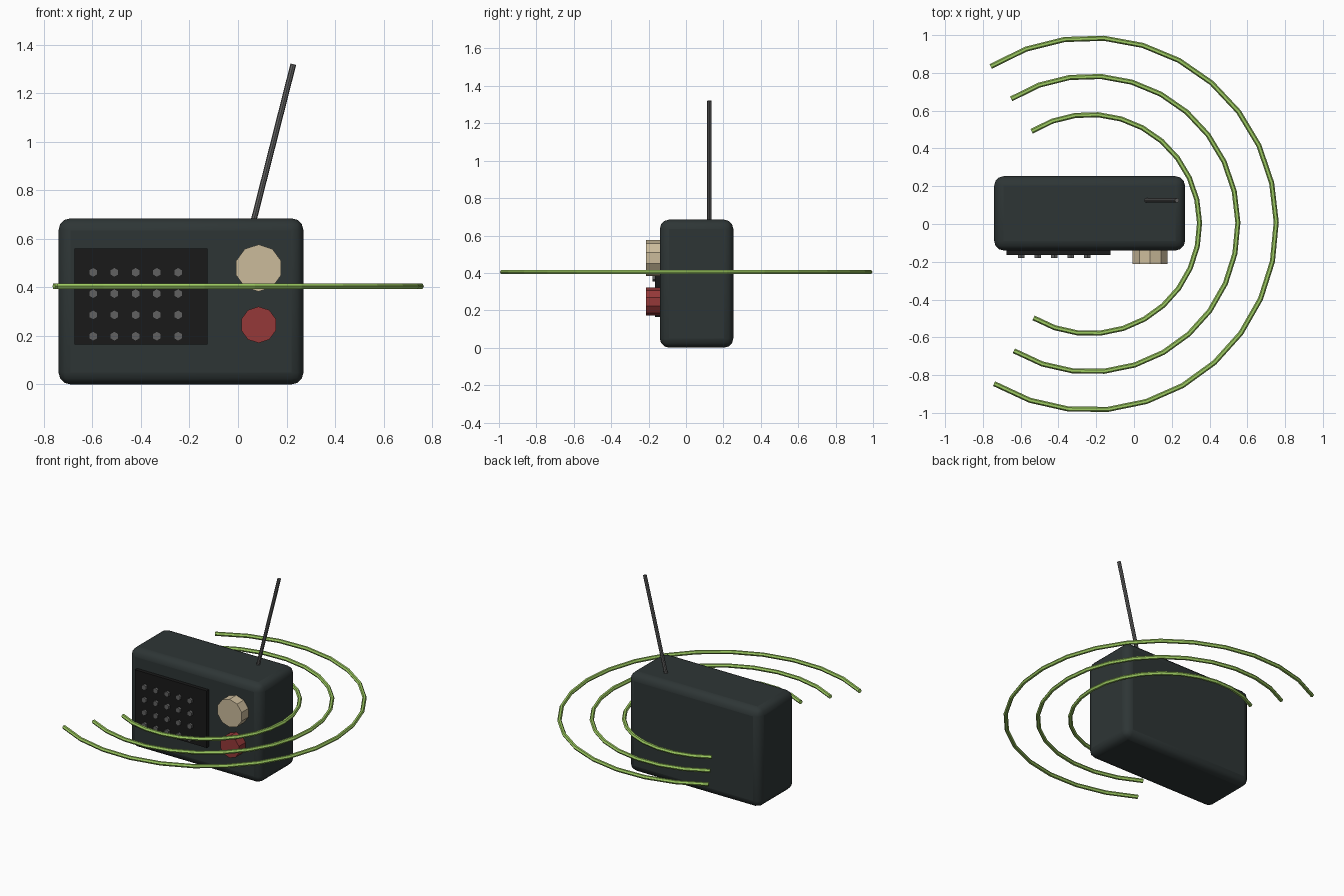
import bpy, bmesh
from math import pi, cos, sin, radians
from mathutils import Vector

if "Cube" in bpy.data.objects:
    bpy.data.objects.remove(bpy.data.objects["Cube"])


def material(name, rgb):
    m = bpy.data.materials.new(name)
    m.diffuse_color = (*rgb, 1)
    m.use_nodes = True
    m.node_tree.nodes["Principled BSDF"].inputs["Base Color"].default_value = m.diffuse_color
    return m


CASE = material("case_dark", (0.027, 0.036, 0.036))
BLACK = material("grille_black", (0.01, 0.01, 0.01))
METAL = material("metal_grey", (0.12, 0.12, 0.12))
CREAM = material("cream", (0.60, 0.50, 0.33))
RED = material("red", (0.30, 0.04, 0.04))
GREEN = material("signal_green", (0.34, 0.60, 0.12))


def box(name, lo, hi, mat):
    lo, hi = Vector(lo), Vector(hi)
    bpy.ops.mesh.primitive_cube_add(size=1, location=(lo + hi) / 2)
    ob = bpy.context.object
    ob.name = name
    ob.scale = hi - lo
    bpy.ops.object.transform_apply(location=False, rotation=False, scale=True)
    ob.data.materials.append(mat)
    return ob


def rod(name, a, b, radius, sides, mat):
    a, b = Vector(a), Vector(b)
    bpy.ops.mesh.primitive_cylinder_add(vertices=sides, radius=radius, depth=(b - a).length,
                                        location=(a + b) / 2)
    ob = bpy.context.object
    ob.name = name
    ob.rotation_euler = (b - a).to_track_quat('Z', 'Y').to_euler()
    ob.data.materials.append(mat)
    return ob


# Rounded case
case = box("case", (-0.74, -0.14, 0), (0.27, 0.253, 0.685), CASE)
bevel = case.modifiers.new("rounding", 'BEVEL')
bevel.width = 0.05
bevel.segments = 3
bpy.ops.object.shade_smooth_by_angle(angle=radians(40))

# Speaker panel with a grid of small hexagonal studs
box("speaker_panel", (-0.675, -0.165, 0.165), (-0.125, -0.13, 0.56), BLACK)
for row in range(4):
    for col in range(5):
        x, z = -0.597 + 0.0875 * col, 0.199 + 0.0877 * row
        rod(f"speaker_stud_{row}_{col}", (x, -0.15, z), (x, -0.18, z), 0.02, 6, METAL)

# Control knobs
rod("tuning_knob", (0.085, -0.13, 0.48), (0.085, -0.213, 0.48), 0.097, 10, CREAM)
rod("power_knob", (0.085, -0.13, 0.246), (0.085, -0.213, 0.246), 0.075, 10, RED)

# Leaning antenna
rod("antenna", (0.058, 0.125, 0.65), (0.228, 0.125, 1.32), 0.012, 8, METAL)

# Signal waves: open arcs swept with a hexagonal tube
for i, radius in enumerate((0.58, 0.783, 0.986)):
    curve = bpy.data.curves.new(f"signal_wave_{i + 1}", 'CURVE')
    curve.dimensions = '3D'
    curve.bevel_depth = 0.0135
    curve.bevel_resolution = 1
    curve.use_fill_caps = True
    path = curve.splines.new('POLY')
    path.points.add(20)
    for k, p in enumerate(path.points):
        a = radians(-121 + 243.2 * k / 20)
        p.co = (-0.233 + radius * cos(a), radius * sin(a), 0.405, 1)
    path.use_smooth = False
    curve.materials.append(GREEN)
    ob = bpy.data.objects.new(curve.name, curve)
    bpy.context.collection.objects.link(ob)
